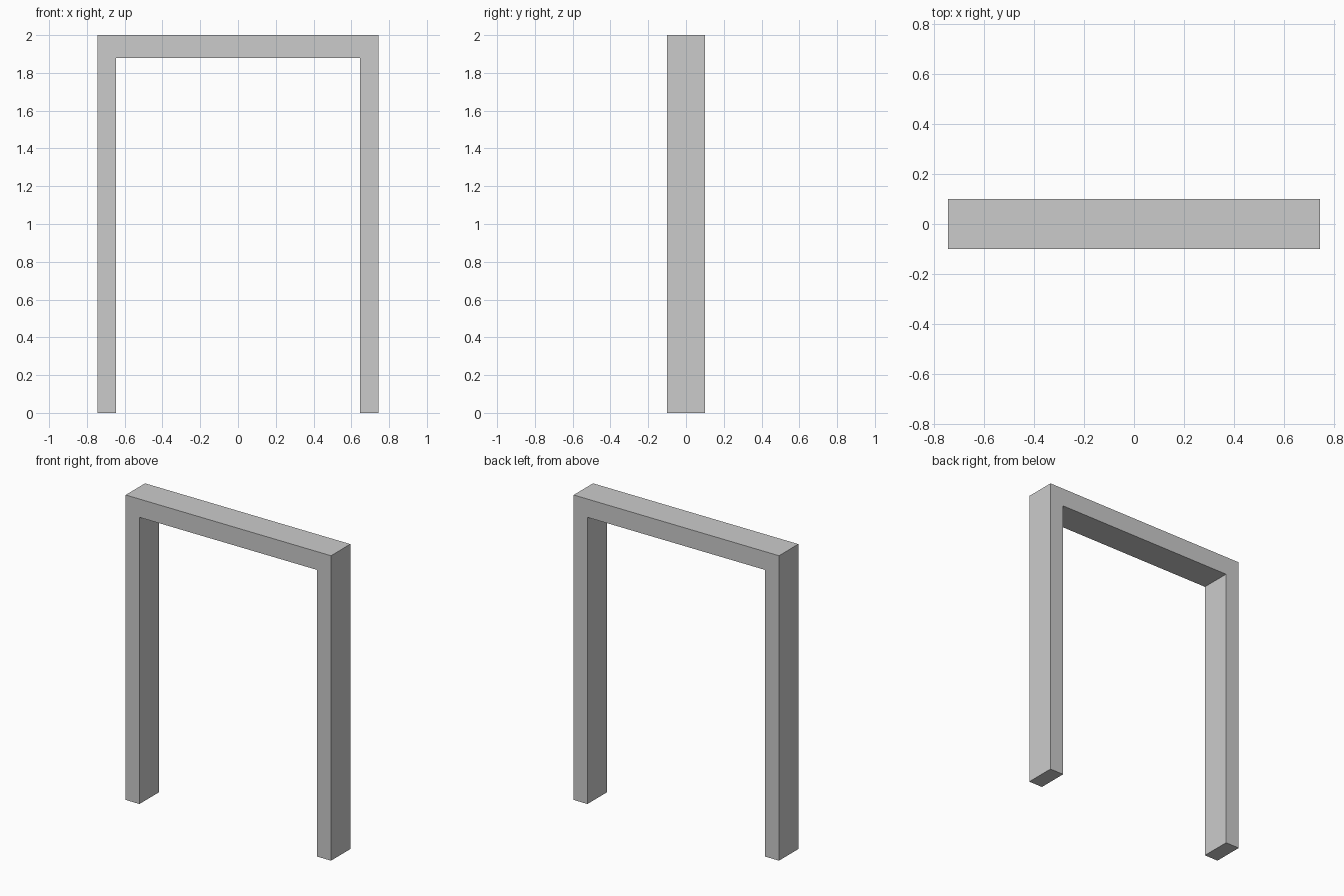
import bpy
import bmesh

WIDTH, DEPTH, HEIGHT = 1.49, 0.2, 2.0
POST, BEAM = 0.1, 0.12

cube = bpy.data.objects.get("Cube")
if cube:
    bpy.data.objects.remove(cube, do_unlink=True)

# Plain grey
grey = bpy.data.materials.new("light_grey")
grey.use_nodes = True
colour = (0.6, 0.6, 0.6, 1)
grey.diffuse_color = colour
grey.node_tree.nodes["Principled BSDF"].inputs["Base Color"].default_value = colour

# Door frame: two posts and a top beam as one extruded profile
outer = WIDTH / 2
inner = outer - POST
under = HEIGHT - BEAM
half = [(outer, HEIGHT), (outer, 0), (inner, 0), (inner, under)]
profile = half + [(-x, z) for x, z in reversed(half)]

bm = bmesh.new()
face = bm.faces.new([bm.verts.new((x, -DEPTH / 2, z)) for x, z in profile])
result = bmesh.ops.extrude_face_region(bm, geom=[face], use_keep_orig=True)
moved = [g for g in result["geom"] if isinstance(g, bmesh.types.BMVert)]
bmesh.ops.translate(bm, verts=moved, vec=(0, DEPTH, 0))
bmesh.ops.recalc_face_normals(bm, faces=bm.faces)

mesh = bpy.data.meshes.new("door_frame")
bm.to_mesh(mesh)
bm.free()
mesh.materials.append(grey)
frame = bpy.data.objects.new("door_frame", mesh)
bpy.context.collection.objects.link(frame)
